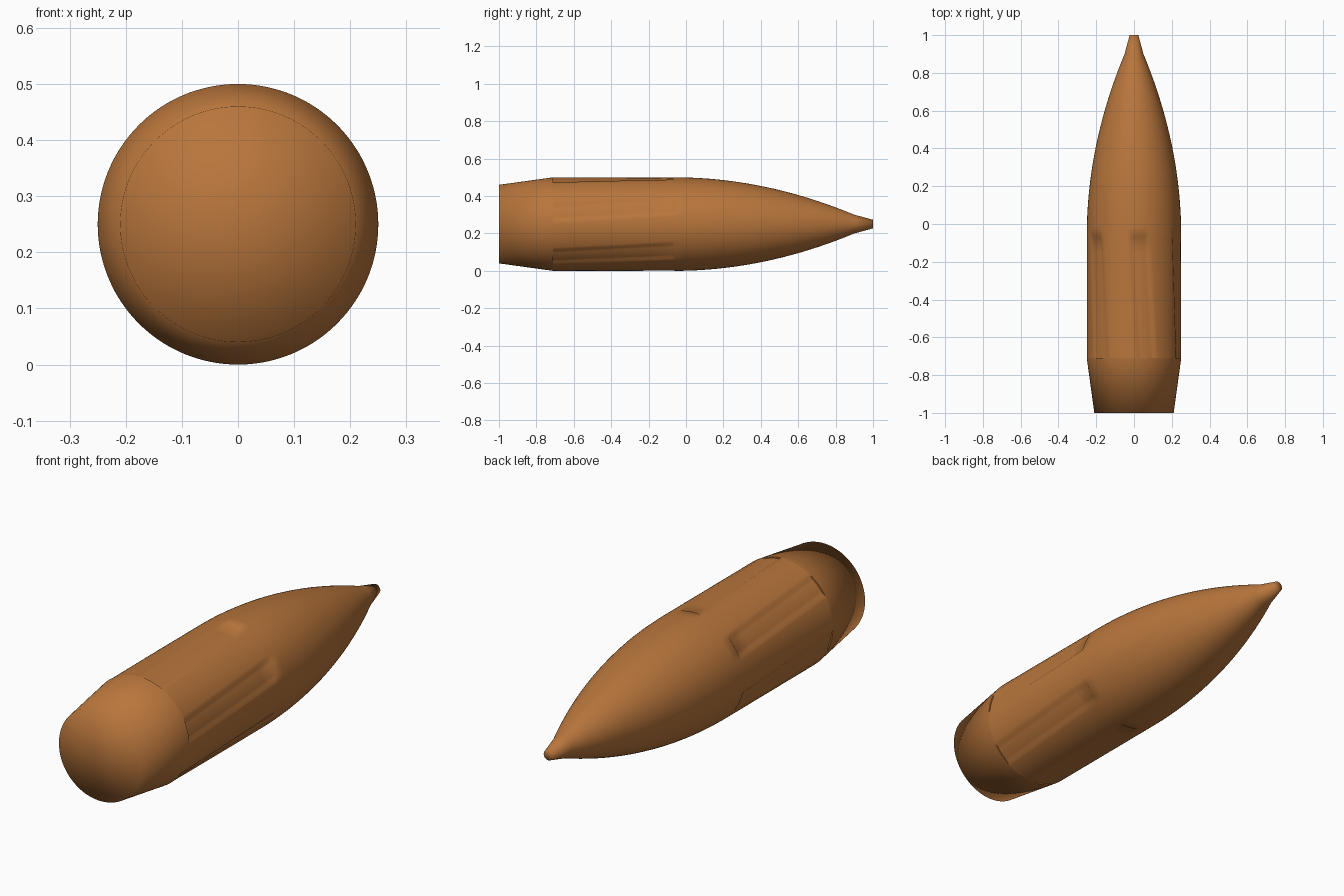
import bpy
import bmesh
from math import cos, sin, radians, pi

cube = bpy.data.objects.get("Cube")
if cube:
    bpy.data.objects.remove(cube, do_unlink=True)

SEGMENTS = 120
RADIUS = 0.25
SEAM, GROOVE_END, TIP_START = -0.71, -0.07, 0.9
GROOVE_DEPTH = 0.006

# Copper material
copper = bpy.data.materials.new("copper")
copper.use_nodes = True
color = (0.48, 0.18, 0.045, 1)
copper.diffuse_color = color
copper.node_tree.nodes["Principled BSDF"].inputs["Base Color"].default_value = color

bm = bmesh.new()


def ring(y, r, grooved=False):
    """Circle of vertices around the long axis, turned with the rifling twist."""
    travel = (min(max(y, SEAM), GROOVE_END) - SEAM) / (GROOVE_END - SEAM)
    verts = []
    for i in range(SEGMENTS):
        a = 2 * pi * i / SEGMENTS + radians(6 + 9 * travel)
        in_groove = grooved and i % 20 < 7
        rr = r - GROOVE_DEPTH if in_groove else r
        verts.append(bm.verts.new((rr * cos(a), y, RADIUS + rr * sin(a))))
    return verts


# Tapered tail, grooved body, curved nose and narrow tip
rings = [ring(-1, 0.21), ring(SEAM, RADIUS)]
seam_ring = rings[-1]
for k in range(9):
    rings.append(ring(SEAM + (GROOVE_END - SEAM) * k / 8, RADIUS, True))
groove_start = rings[2]
nose_start = GROOVE_END + 0.008
for k in range(21):
    t = k / 20
    rings.append(ring(nose_start + (TIP_START - nose_start) * t, RADIUS - 0.2 * t ** 2))
rings.append(ring(1, 0.023))

for a, b in zip(rings, rings[1:]):
    for i in range(SEGMENTS):
        j = (i + 1) % SEGMENTS
        # Where the seam has no step the two rings coincide and merge below
        bm.faces.new((a[i], b[i], b[j], a[j]))

# End caps
for loop, y in ((rings[0], -1), (rings[-1], 1)):
    centre = bm.verts.new((0, y, RADIUS))
    for i in range(SEGMENTS):
        bm.faces.new((loop[i], loop[(i + 1) % SEGMENTS], centre))

bmesh.ops.remove_doubles(bm, verts=bm.verts[:], dist=0.00005)
bmesh.ops.recalc_face_normals(bm, faces=bm.faces[:])

# Smooth shading with a crisp seam between tail and body
for f in bm.faces:
    f.smooth = True
for e in bm.edges:
    if all(abs(v.co.y - SEAM) < 0.0001 for v in e.verts):
        e.smooth = False

mesh = bpy.data.meshes.new("bullet_body")
bm.to_mesh(mesh)
bm.free()
mesh.materials.append(copper)
body = bpy.data.objects.new("bullet_body", mesh)
bpy.context.scene.collection.objects.link(body)
